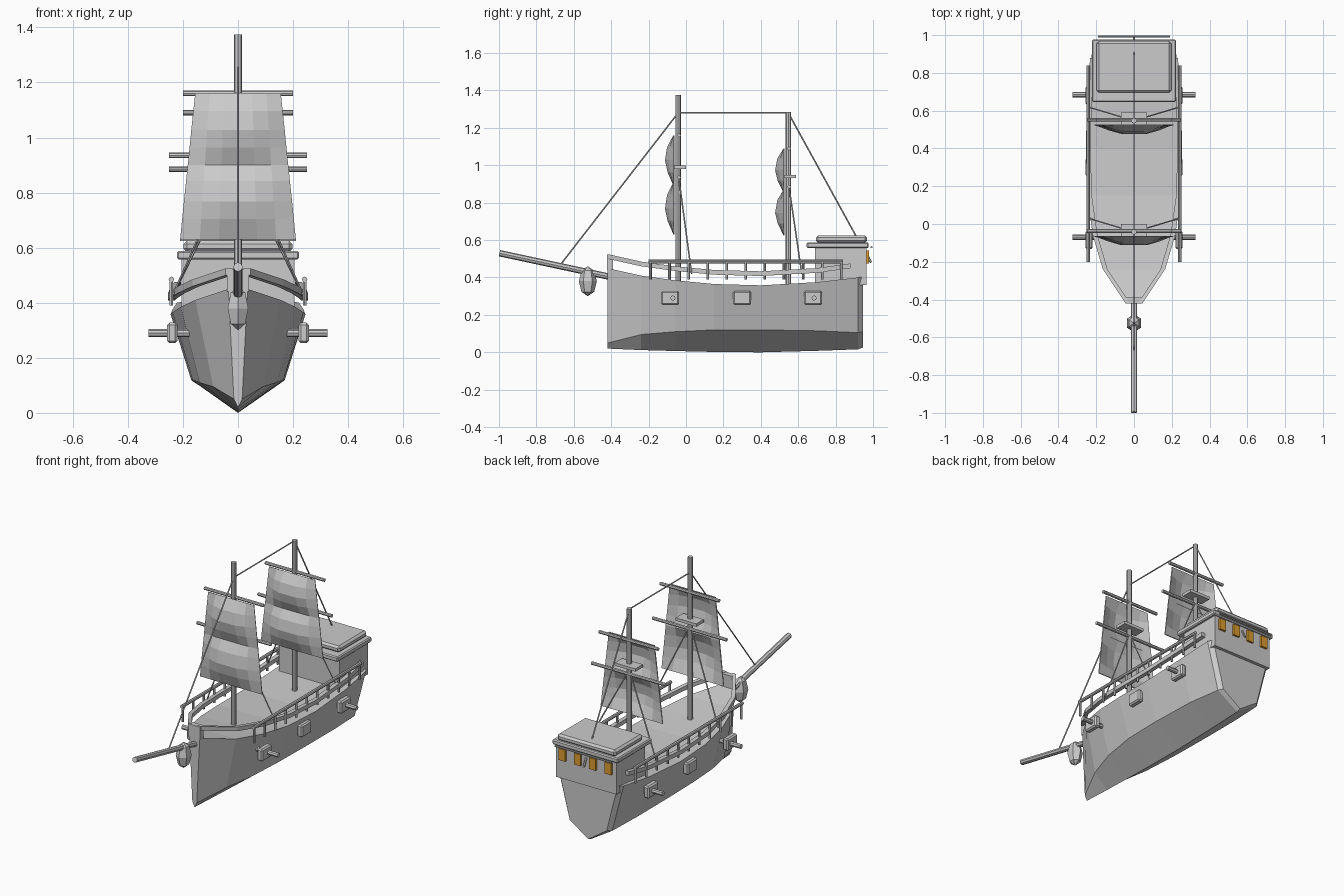
import bpy, bmesh
from mathutils import Vector

if "Cube" in bpy.data.objects:
    bpy.data.objects.remove(bpy.data.objects["Cube"])


def mesh_object(name, verts, faces):
    me = bpy.data.meshes.new(name)
    me.from_pydata(verts, [], faces)
    bm = bmesh.new()
    bm.from_mesh(me)
    bmesh.ops.recalc_face_normals(bm, faces=bm.faces)
    bm.to_mesh(me)
    bm.free()
    ob = bpy.data.objects.new(name, me)
    bpy.context.collection.objects.link(ob)
    return ob


def box(name, x, y, z, bevel=0):
    """Box from (min, max) ranges."""
    v = [(a, b, c) for a in x for b in y for c in z]
    f = [(0, 1, 3, 2), (4, 6, 7, 5), (0, 4, 5, 1), (2, 3, 7, 6), (0, 2, 6, 4), (1, 5, 7, 3)]
    ob = mesh_object(name, v, f)
    if bevel:
        m = ob.modifiers.new("bevel", 'BEVEL')
        m.width, m.segments = bevel, 1
    return ob


def rod(name, a, b, r, sides=8):
    """Cylinder between two points."""
    a, b = Vector(a), Vector(b)
    bpy.ops.mesh.primitive_cylinder_add(vertices=sides, radius=r, depth=(b - a).length,
                                        location=(a + b) / 2)
    ob = bpy.context.object
    ob.rotation_mode = 'QUATERNION'
    ob.rotation_quaternion = (b - a).to_track_quat('Z', 'Y')
    ob.name = name
    return ob


def loft(name, rings):
    """Skin closed rings of equal size and cap both ends."""
    n = len(rings[0])
    faces = [(i * n + j, i * n + (j + 1) % n, (i + 1) * n + (j + 1) % n, (i + 1) * n + j)
             for i in range(len(rings) - 1) for j in range(n)]
    faces += [tuple(range(n)), tuple(range((len(rings) - 1) * n, len(rings) * n))]
    return mesh_object(name, [p for r in rings for p in r], faces)


# Hull stations: y, deck half width, deck z, chine half width, chine z, keel z
stations = [
    (-0.42, 0.035, 0.45, 0.015, 0.05, 0.02),
    (-0.24, 0.155, 0.41, 0.09, 0.095, 0.012),
    (-0.06, 0.208, 0.385, 0.14, 0.11, 0.007),
    (0.15, 0.238, 0.365, 0.165, 0.12, 0.002),
    (0.40, 0.245, 0.358, 0.17, 0.12, 0.0),
    (0.70, 0.238, 0.375, 0.165, 0.115, 0.008),
    (0.92, 0.222, 0.40, 0.145, 0.105, 0.016),
    (0.945, 0.20, 0.405, 0.125, 0.11, 0.025),
]
loft("hull", [[(-w, y, z), (-c, y, cz), (0, y, k), (c, y, cz), (w, y, z)]
              for y, w, z, c, cz, k in stations])

# Curved gunwale rails that follow the deck edge, joined by a bow piece
for s in (-1, 1):
    rings = []
    for y, w, z, *_ in stations[:-1]:
        y = min(y, 0.88)
        rings.append([(s * (w + dx), y, z + dz) for dx, dz in
                      ((-0.015, 0.05), (0.01, 0.05), (0.01, 0.075), (-0.015, 0.075))])
    loft("gunwale", rings)
box("bow_piece", (-0.04, 0.04), (-0.422, -0.39), (0.44, 0.52))

# Straight side railings with posts, gun ports and cannons
for s in (-1, 1):
    rod("handrail", (s * 0.242, -0.2, 0.485), (s * 0.242, 0.84, 0.485), 0.01)
    for i in range(11):
        y = -0.19 + i * 0.102
        rod("rail_post", (s * 0.242, y, 0.39), (s * 0.242, y, 0.485), 0.007, 6)
    for y in (-0.085, 0.30, 0.68):
        box("gun_port", sorted((s * 0.22, s * 0.257)), (y - 0.048, y + 0.048),
            (0.253, 0.328), 0.008)
    for y in (-0.07, 0.685):
        rod("cannon", (s * 0.17, y, 0.29), (s * 0.325, y, 0.29), 0.014)

# Stern cabin with stepped roof
box("cabin", (-0.205, 0.205), (0.69, 0.965), (0.36, 0.57))
box("cabin_eave", (-0.222, 0.222), (0.645, 0.977), (0.557, 0.588), 0.006)
box("cabin_roof", (-0.198, 0.198), (0.695, 0.968), (0.585, 0.625), 0.012)

# Stern windows, trim and small stern spar
amber = bpy.data.materials.new("amber")
amber.diffuse_color = (0.72, 0.34, 0.03, 1)
amber.use_nodes = True
amber.node_tree.nodes["Principled BSDF"].inputs["Base Color"].default_value = amber.diffuse_color
for x in (-0.155, -0.052, 0.052, 0.155):
    win = box("window", (x - 0.022, x + 0.022), (0.955, 0.978), (0.475, 0.545))
    win.data.materials.append(amber)
rod("stern_trim", (-0.19, 0.992, 0.562), (0.19, 0.992, 0.562), 0.006, 6)
rod("stern_spar", (0, 0.96, 0.535), (0, 0.99, 0.48), 0.006, 6)


def sail(name, y, z0, z1, w0, w1):
    """Twice-billowed tapered square sail."""
    cols = [(-1, 0), (-0.66, 0.6), (-0.33, 1), (0.33, 1), (0.66, 0.6), (1, 0)]
    rows = [(0, 0), (0.14, 0.7), (0.26, 1), (0.4, 0.75), (0.51, 0.1),
            (0.63, 0.7), (0.75, 1), (0.88, 0.75), (1, 0)]
    n = len(cols)
    v = [((w0 + (w1 - w0) * t) * u, y - 0.045 * a * b, z0 + (z1 - z0) * t)
         for t, a in rows for u, b in cols]
    f = [(i * n + j, i * n + j + 1, (i + 1) * n + j + 1, (i + 1) * n + j)
         for i in range(len(rows) - 1) for j in range(n - 1)]
    m = mesh_object(name, v, f).modifiers.new("thickness", 'SOLIDIFY')
    m.thickness = 0.005
    m.offset = 0


# Masts with yards, lookout platform, sail and shrouds
for label, y, top, zu, zl, zp, z0 in (("fore", -0.042, 1.375, 1.16, 0.935, 0.99, 0.63),
                                      ("main", 0.547, 1.285, 1.09, 0.885, 0.94, 0.625)):
    rod(label + "_mast", (0, y, 0.36), (0, y, top), 0.015)
    rod(label + "_upper_yard", (-0.2, y + 0.005, zu), (0.2, y + 0.005, zu), 0.01)
    rod(label + "_lower_yard", (-0.25, y + 0.005, zl), (0.25, y + 0.005, zl), 0.01)
    box(label + "_platform", (-0.07, 0.07), (y - 0.03, y + 0.042), (zp - 0.009, zp + 0.009))
    sail(label + "_sail", y - 0.023, z0, zu, 0.21, 0.155)
    for s in (-1, 1):
        rod("shroud", (0, y, zp - 0.03), (s * 0.24, y + 0.072, 0.42), 0.004, 6)

# Stays running from bowsprit over the mast tops to the cabin
stay = [(0, -0.67, 0.47), (0, -0.042, 1.28), (0, 0.547, 1.28), (0, 0.91, 0.62)]
for a, b in zip(stay, stay[1:]):
    rod("stay", a, b, 0.004, 6)

# Bowsprit and faceted figurehead
rod("bowsprit", (0, -0.997, 0.53), (0, -0.40, 0.402), 0.017)
bpy.ops.mesh.primitive_uv_sphere_add(segments=6, ring_count=4, radius=1,
                                     location=(0, -0.525, 0.38))
fig = bpy.context.object
fig.name = "figurehead"
fig.scale = (0.043, 0.048, 0.08)
